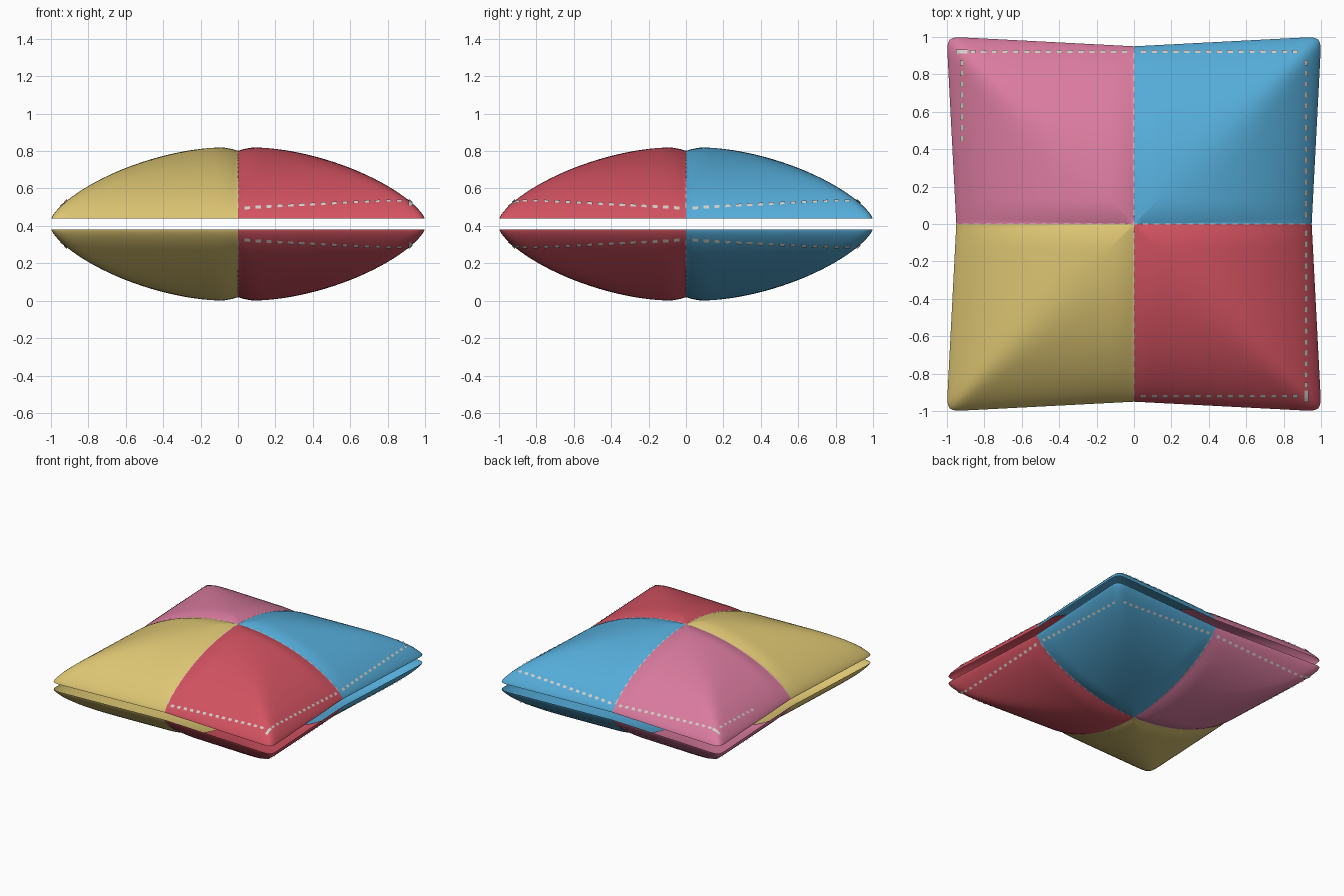
import bpy, bmesh, math

cube = bpy.data.objects.get("Cube")
if cube:
    bpy.data.objects.remove(cube, do_unlink=True)

SIDE = 64        # segments along each side of the outline
RINGS = 36       # rings from the middle to the rim
MID, GAP, PUFF = 0.41, 0.03, 0.385


def material(name, rgb):
    mat = bpy.data.materials.new(name)
    mat.use_nodes = True
    mat.diffuse_color = (*rgb, 1)
    mat.node_tree.nodes["Principled BSDF"].inputs["Base Color"].default_value = (*rgb, 1)
    return mat


YELLOW = material("yellow cloth", (0.72, 0.56, 0.17))
RED = material("red cloth", (0.65, 0.085, 0.12))
PINK = material("pink cloth", (0.71, 0.20, 0.35))
BLUE = material("blue cloth", (0.09, 0.41, 0.69))
THREAD = material("pale thread", (0.66, 0.62, 0.57))


def norm(u, v, t):
    # rounded-square distance that gets squarer towards the rim
    p = 4 + 41 * t ** 4
    big = max(abs(u), abs(v), 1e-9)
    return big * ((abs(u) / big) ** p + (abs(v) / big) ** p) ** (1 / p)


def surface(u, v, t, side, lift=0.0):
    # puffed height, shallow grooves along the seams, pinched sides
    x = u * (0.95 + 0.052 * abs(v))
    y = v * (0.95 + 0.052 * abs(u))
    h = PUFF * max(0, 1 - t * t) ** 0.74
    near = max(0, 1 - min(abs(x), abs(y)) / 0.13)
    h -= 0.024 * near ** 2 * (1 - t ** 4)
    return (x, y, MID + side * (GAP + h + lift))


def surface_at(x, y, side, lift):
    u = x / (0.95 + 0.052 * abs(y))
    v = y / (0.95 + 0.052 * abs(x))
    t = max(abs(u), abs(v))
    for _ in range(8):
        t = min(1, norm(u, v, t))
    return surface(u, v, t, side, lift)


def finish(bm, name, mats):
    mesh = bpy.data.meshes.new(name)
    bm.to_mesh(mesh)
    bm.free()
    for mat in mats:
        mesh.materials.append(mat)
    obj = bpy.data.objects.new(name, mesh)
    bpy.context.collection.objects.link(obj)
    return obj


def outline():
    # points round a unit square, corner to corner
    steps = [2 * i / SIDE - 1 for i in range(SIDE)]
    return ([(s, -1) for s in steps] + [(1, s) for s in steps]
            + [(-s, 1) for s in steps] + [(-1, -s) for s in steps])


def cushion_half(name, side):
    bm = bmesh.new()
    rings = []
    for i in range(1, RINGS + 1):
        t = math.sin(math.pi / 2 * i / RINGS)
        ring = []
        for a, b in outline():
            k = t / norm(a, b, t)
            ring.append(bm.verts.new(surface(a * k, b * k, t, side)))
        rings.append(ring)
    pole = bm.verts.new(surface(0, 0, 0, side))
    n = len(rings[0])
    for j in range(n):
        k = (j + 1) % n
        bm.faces.new((pole, rings[0][j], rings[0][k]))
        for inner, outer in zip(rings, rings[1:]):
            bm.faces.new((inner[j], outer[j], outer[k], inner[k]))
    # one colour per quarter
    for f in bm.faces:
        c = f.calc_center_median()
        f.material_index = (c.x > 0) + 2 * (c.y > 0)
        f.smooth = True
        if side < 0:
            f.normal_flip()
    finish(bm, name, (YELLOW, RED, PINK, BLUE))


def dash(bm, x, y, along_x, length, width, side, lift):
    # a thin plate lying on the cloth
    dx, dy = (length / 2, width / 2) if along_x else (width / 2, length / 2)
    corners = [(-dx, -dy), (dx, -dy), (dx, dy), (-dx, dy)]
    f = bm.faces.new([bm.verts.new(surface_at(x + a, y + b, side, lift))
                      for a, b in corners])
    if side < 0:
        f.normal_flip()


def spaced(start, end, step):
    return [start + i * step for i in range(int((end - start) / step) + 1)]


def stitching(name, side):
    bm = bmesh.new()
    edge = 0.922
    # edge stitches on the red, blue and pink quarters
    for s in spaced(0.05, 0.88, 0.058):
        dash(bm, s, -edge, True, 0.028, 0.014, side, 0.008)
        dash(bm, s, edge, True, 0.028, 0.014, side, 0.008)
        dash(bm, -s, edge, True, 0.028, 0.014, side, 0.008)
        dash(bm, edge, s, False, 0.028, 0.014, side, 0.008)
        dash(bm, edge, -s, False, 0.028, 0.014, side, 0.008)
        if s > 0.4:
            dash(bm, -edge, s, False, 0.028, 0.014, side, 0.008)
    # heavier thread ends at two opposite corners
    for s in spaced(0.90, 0.96, 0.02):
        dash(bm, edge, -s, False, 0.022, 0.02, side, 0.008)
        dash(bm, -s, edge, True, 0.022, 0.02, side, 0.008)
    # fine stitches along the crossing seams
    for s in spaced(-0.9, 0.9, 0.06):
        dash(bm, 0, s, False, 0.03, 0.007, side, 0.004)
        dash(bm, s, 0, True, 0.03, 0.007, side, 0.004)
    finish(bm, name, (THREAD,))


for label, side in (("upper", 1), ("lower", -1)):
    cushion_half(label + "_cushion_half", side)
    stitching(label + "_stitching", side)
